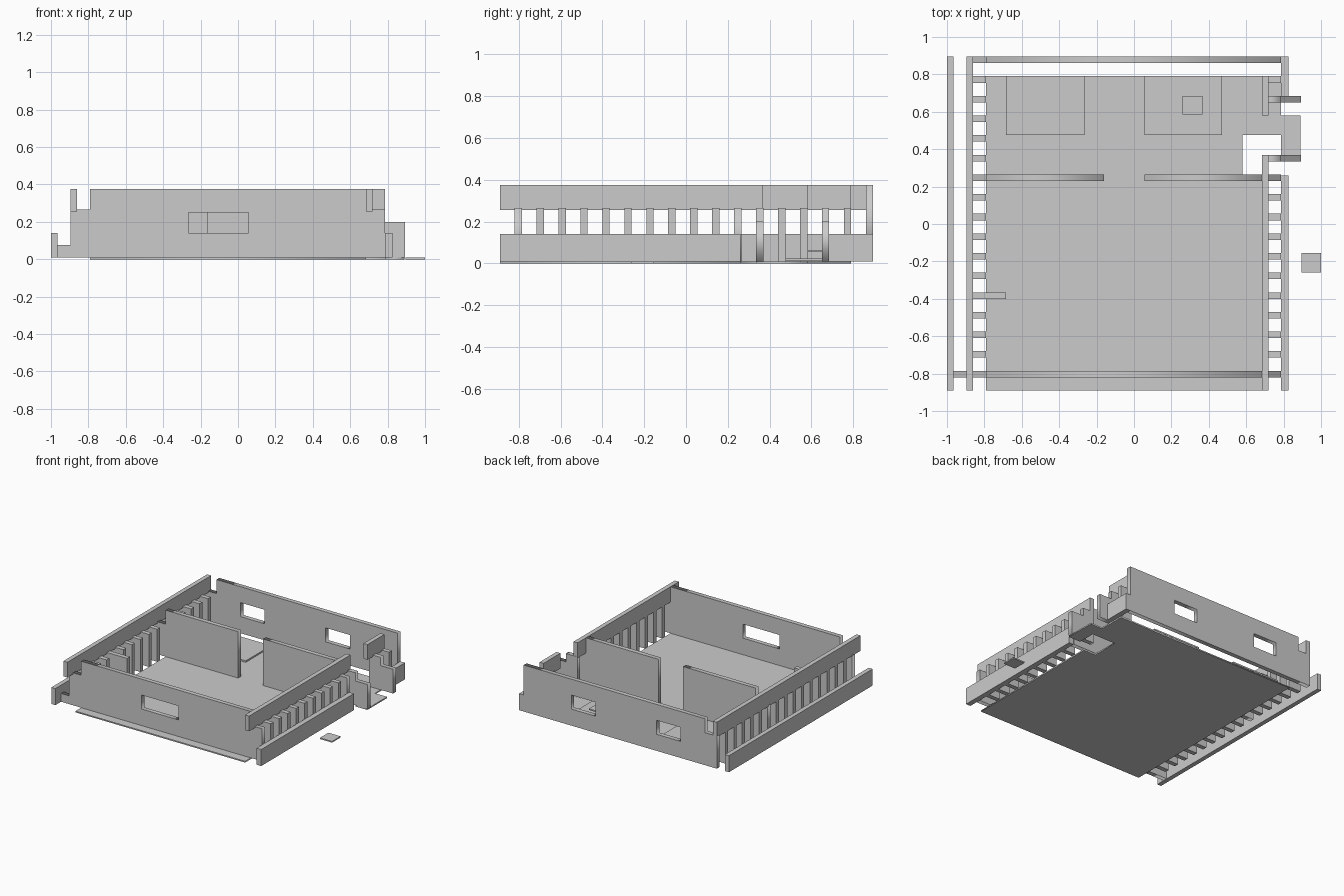
import bpy
from math import pi

if "Cube" in bpy.data.objects:
    bpy.data.objects.remove(bpy.data.objects["Cube"])

T = 0.035           # board thickness
STEP = 0.105        # spacing of the notched slats
LOW, TOP = 0.01, 0.375
SLAT = 0.265        # slat top


def box(name, x0, x1, y0, y1, z0, z1):
    bpy.ops.mesh.primitive_cube_add(size=1, location=((x0+x1)/2, (y0+y1)/2, (z0+z1)/2))
    ob = bpy.context.object
    ob.name = name
    ob.scale = (x1-x0, y1-y0, z1-z0)
    return ob


def board(name, outline, thick, loc, upright=True, holes=()):
    """Flat board cut from an outline with optional rectangular holes."""
    cu = bpy.data.curves.new(name, 'CURVE')
    cu.dimensions = '2D'
    cu.fill_mode = 'BOTH'
    cu.extrude = thick / 2
    loops = [outline] + [[(a, c), (b, c), (b, d), (a, d)] for a, b, c, d in holes]
    for pts in loops:
        sp = cu.splines.new('POLY')
        sp.points.add(len(pts) - 1)
        for p, (u, v) in zip(sp.points, pts):
            p.co = (u, v, 0, 1)
        sp.use_cyclic_u = True
    ob = bpy.data.objects.new(name, cu)
    ob.location = loc
    if upright:
        ob.rotation_euler.x = pi / 2
    bpy.context.collection.objects.link(ob)
    bpy.ops.object.select_all(action='DESELECT')
    ob.select_set(True)
    bpy.context.view_layer.objects.active = ob
    bpy.ops.object.convert(target='MESH')


def slat_y(k):
    return -0.82 + STEP * k


# floor with side landing and cut-out
board("floor", [(-.79, -.89), (.685, -.89), (.685, .26), (.58, .26), (.58, .475),
                (.785, .475), (.785, .335), (.89, .335), (.89, .58), (.785, .58),
                (.785, .79), (-.79, .79)], 0.01, (0, 0, 0.005), upright=False)
box("loose_plate", .895, 1, -.26, -.155, 0, .01)

# front wall with stepped ends and a window
board("front_wall", [(-.965, LOW), (.785, LOW), (.785, SLAT), (.685, SLAT), (.685, TOP),
                     (-.79, TOP), (-.79, SLAT), (-.895, SLAT), (-.895, .075), (-.965, .075)],
      T, (0, slat_y(0) + T/2, 0), holes=[(-.265, .055, .14, .25)])

# back wall with two windows
board("back_wall", [(-.895, LOW), (.785, LOW), (.785, TOP), (-.79, TOP), (-.79, SLAT), (-.895, SLAT)],
      T, (0, slat_y(16) + T/2, 0), holes=[(.16, .37, .14, .25), (-.58, -.37, .14, .25)])

# inner partitions with tongues into the side walls
py = slat_y(10) + T/2
board("left_partition", [(-.895, LOW), (-.16, LOW), (-.16, TOP), (-.79, TOP), (-.79, SLAT), (-.895, SLAT)],
      T, (0, py, 0))
board("right_partition", [(.055, LOW), (.785, LOW), (.785, SLAT), (.685, SLAT), (.685, TOP), (.055, TOP)],
      T, (0, py, 0))

# left side wall rails
box("left_upper_rail", -.895, -.86, -.89, .895, .255, TOP)
box("left_lower_rail", -1, -.965, -.89, .895, LOW, .14)

# right side wall rails, broken at the doorway
box("right_upper_rail_front", .685, .72, -.89, .368, .255, TOP)
box("right_upper_rail_back", .685, .72, .58, .79, .255, TOP)
box("right_lower_rail_front", .785, .825, -.89, .26, LOW, .14)
box("right_lower_rail_back", .785, .825, .65, .895, LOW, .14)

# side wall slats
for k in range(1, 16):
    y = slat_y(k)
    if k != 10:
        box("left_slat", -.895, -.685 if k == 4 else -.79, y, y + T, LOW, SLAT)
    if k in (11, 14):   # doorway sides reach out to the landing
        board("doorway_side", [(.685, LOW), (.893, LOW), (.893, .2), (.785, .2), (.785, SLAT), (.685, SLAT)],
              T, (0, y + T/2, 0))
    elif k not in (10, 12, 13):
        box("right_slat", .685, .785, y, y + T, LOW, SLAT)

# low platforms and a small raised plate in the back rooms
box("left_platform", -.685, -.265, .475, .79, .012, .024)
box("right_platform", .055, .47, .475, .79, .012, .024)
box("raised_plate", .26, .365, .585, .685, .054, .064)
